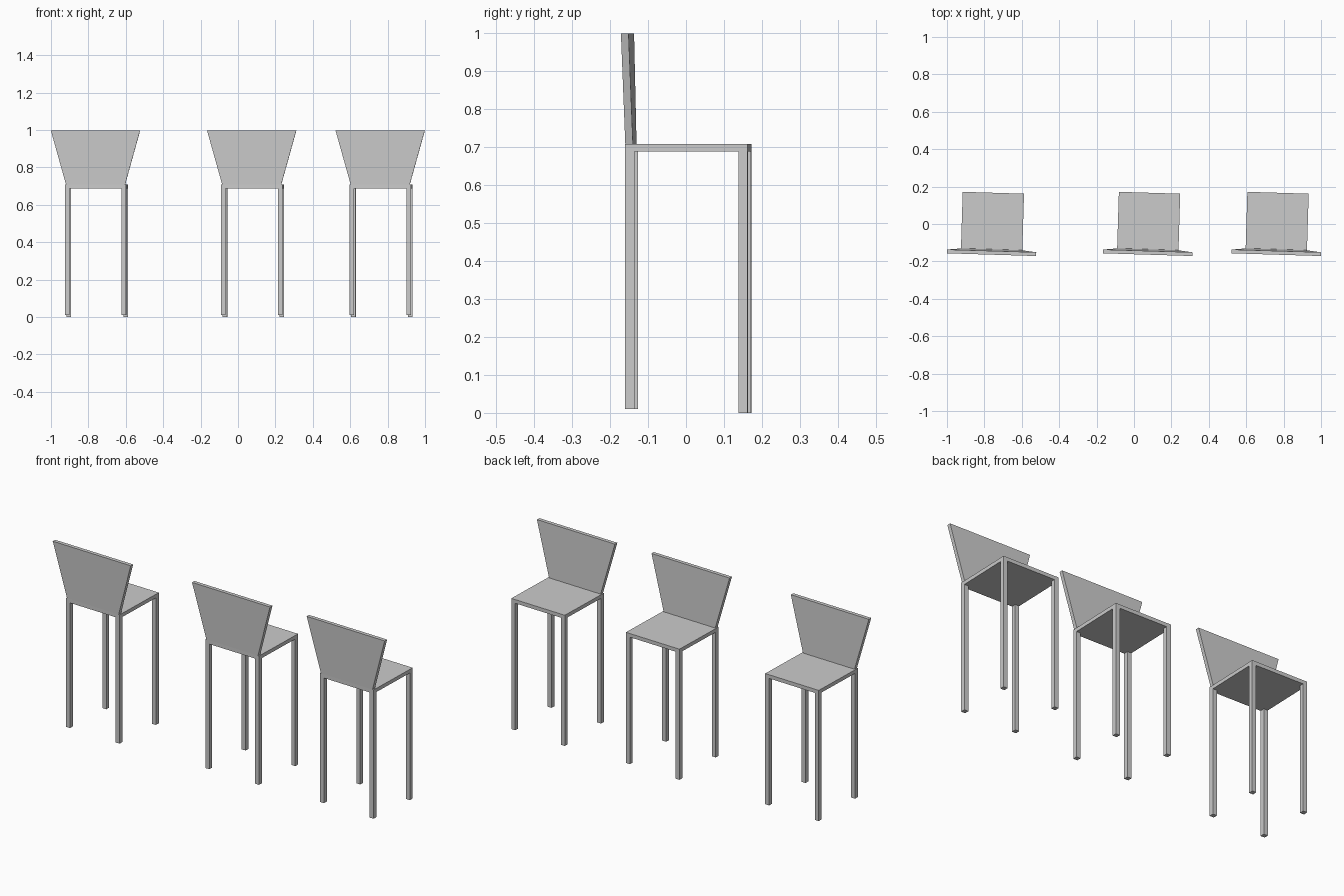
import bpy
import math
from mathutils import Matrix

if "Cube" in bpy.data.objects:
    bpy.data.objects.remove(bpy.data.objects["Cube"])

HALF_W = 0.164            # half seat width
FRONT, REAR = -0.155, 0.167
SEAT_LOW, SEAT_TOP = 0.688, 0.708
LEG = 0.024
TURN = math.radians(-1.75)  # each stool is turned very slightly


def block(name, low, high, place):
    """Six-sided block between two rectangles (x0, x1, y0, y1, z)."""
    verts = []
    for x0, x1, y0, y1, z in (low, high):
        verts += [(x0, y0, z), (x1, y0, z), (x1, y1, z), (x0, y1, z)]
    faces = [(3, 2, 1, 0), (4, 5, 6, 7)]
    faces += [(i, (i + 1) % 4, (i + 1) % 4 + 4, i + 4) for i in range(4)]
    mesh = bpy.data.meshes.new(name)
    mesh.from_pydata(verts, [], faces)
    obj = bpy.data.objects.new(name, mesh)
    obj.matrix_world = place
    bpy.context.collection.objects.link(obj)
    return obj


def box(name, x0, x1, y0, y1, z0, z1, place):
    return block(name, (x0, x1, y0, y1, z0), (x0, x1, y0, y1, z1), place)


def stool(tag, cx):
    place = Matrix.Translation((cx, 0, 0)) @ Matrix.Rotation(TURN, 4, 'Z')
    # Seat slab
    box(f"seat_{tag}", -HALF_W, HALF_W, FRONT, REAR, SEAT_LOW, SEAT_TOP, place)
    # Four square legs, the front pair a touch shorter
    for side, x in (("left", -HALF_W), ("right", HALF_W - LEG)):
        box(f"front_leg_{side}_{tag}", x, x + LEG, FRONT, FRONT + LEG,
            0.01, SEAT_LOW, place)
        box(f"rear_leg_{side}_{tag}", x, x + LEG, REAR - LEG, REAR,
            0.0, SEAT_LOW, place)
    # Flared backrest, leaning slightly outward
    block(f"backrest_{tag}",
          (-0.158, 0.158, FRONT, FRONT + 0.02, SEAT_TOP),
          (-0.239, 0.239, FRONT - 0.009, FRONT + 0.011, 0.998), place)


# Row of three stools with uneven spacing
for tag, cx in (("left", -0.757), ("middle", 0.078), ("right", 0.765)):
    stool(tag, cx)
